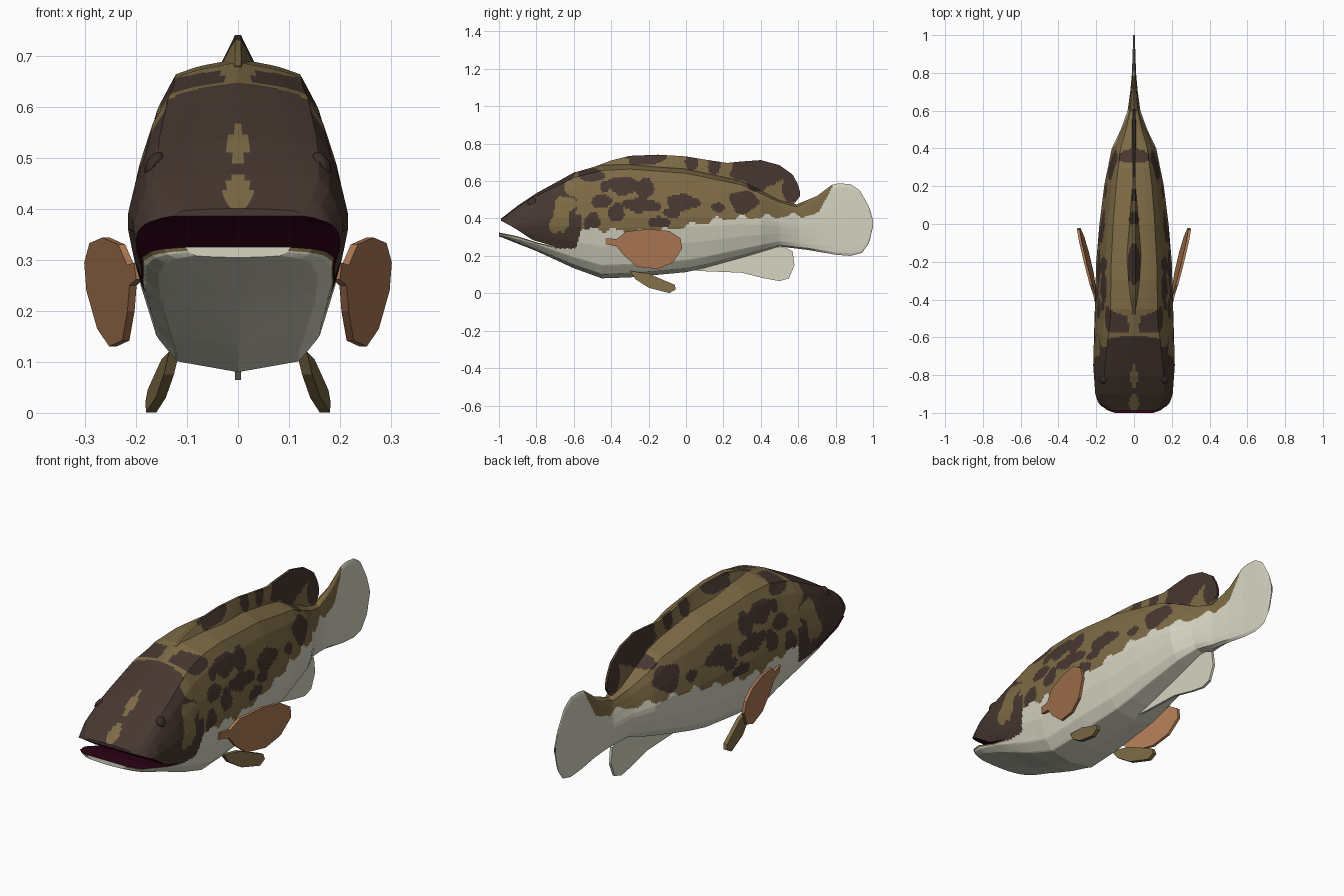
import bpy, bmesh, math

if "Cube" in bpy.data.objects:
    bpy.data.objects.remove(bpy.data.objects["Cube"])


def material(name, rgb):
    m = bpy.data.materials.new(name)
    m.diffuse_color = (*rgb, 1)
    m.use_nodes = True
    m.node_tree.nodes["Principled BSDF"].inputs["Base Color"].default_value = m.diffuse_color
    return m


MATS = [material("cream_belly", (.67, .66, .54)),
        material("olive_skin", (.205, .145, .06)),
        material("dark_brown", (.062, .038, .030)),
        material("mouth_maroon", (.034, .001, .010)),
        material("fin_tan", (.42, .195, .09)),
        material("eye_brown", (.045, .027, .022))]
CREAM, OLIVE, DARK, MAROON, TAN, EYE = range(6)


def curve(*pts):
    """Piecewise linear function through (x, value) pairs."""
    def f(t):
        if t <= pts[0][0]:
            return pts[0][1]
        for (a, va), (b, vb) in zip(pts, pts[1:]):
            if t <= b:
                return va + (vb - va) * (t - a) / (b - a)
        return pts[-1][1]
    return f


def finish(name, bm):
    bmesh.ops.remove_doubles(bm, verts=bm.verts, dist=1e-5)
    bmesh.ops.recalc_face_normals(bm, faces=bm.faces)
    me = bpy.data.meshes.new(name)
    bm.to_mesh(me)
    bm.free()
    for m in MATS:
        me.materials.append(m)
    ob = bpy.data.objects.new(name, me)
    bpy.context.collection.objects.link(ob)
    return ob


def loft(name, y0, y1, count, lo, hi, width, colour, n=76):
    """Symmetric skin between a lower and an upper profile along y."""
    bm = bmesh.new()
    rings = []
    for i in range(count + 1):
        y = y0 + (y1 - y0) * i / count
        zs = [lo(y) + (hi(y) - lo(y)) * (1 - math.cos(math.pi * k / n)) / 2 for k in range(n + 1)]
        right = [(width(y, z), y, z) for z in zs]
        left = [(-x, y, z) for x, y, z in reversed(right)]
        rings.append([bm.verts.new(p) for p in right + left])
    size = 2 * (n + 1)
    for a, b in zip(rings, rings[1:]):
        for j in range(size):
            k = (j + 1) % size
            f = bm.faces.new((a[j], a[k], b[k], b[j]))
            kind = "top" if j == n else "bottom" if j == size - 1 else "side"
            f.material_index = colour(f.calc_center_median(), kind)
    for r in (rings[0], rings[-1]):
        f = bm.faces.new(r)
        f.material_index = colour(f.calc_center_median(), "cap")
    return finish(name, bm)


def plate(name, outline, xfun, thick, colour, side=1):
    """Fin plate from a (y, z) outline, tilted by xfun."""
    bm = bmesh.new()
    a = [bm.verts.new((side * (xfun(y, z) - thick / 2), y, z)) for y, z in outline]
    b = [bm.verts.new((side * (xfun(y, z) + thick / 2), y, z)) for y, z in outline]
    bm.faces.new(a)
    bm.faces.new(b)
    for i in range(len(a)):
        j = (i + 1) % len(a)
        bm.faces.new((a[i], a[j], b[j], b[i]))
    for f in bm.faces:
        f.material_index = colour
    return finish(name, bm)


# Body profiles
top = curve((-1, .395), (-.985, .402), (-.9, .468), (-.8, .535), (-.6, .645), (-.45, .688), (-.3, .695),
            (0, .67), (.3, .60), (.5, .50), (.59, .475), (.7, .52), (.78, .58), (.82, .588),
            (.88, .583), (.93, .55), (.98, .46), (1, .39))
bottom = curve((-1, .305), (-.8, .226), (-.6, .134), (-.45, .08), (-.3, .085), (0, .113), (.1, .135),
               (.3, .19), (.5, .25), (.65, .232), (.8, .206), (.88, .2), (.94, .215), (.98, .27), (1, .36))
half = curve((-1, .11), (-.985, .155), (-.96, .185), (-.9, .205), (-.75, .216), (-.6, .212), (-.2, .2),
             (0, .183), (.2, .158), (.4, .118), (.5, .07), (.6, .034), (.7, .02), (.8, .011), (1, .004))
shape = curve((0, 0), (.035, .58), (.115, .77), (.28, .92), (.44, 1), (.52, 1), (.69, .9),
              (.85, .76), (.95, .6), (.975, .38), (1, 0))
square = curve((-.9, .5), (-.8, .6), (-.5, 1))
lip_up = curve((-1, .388), (-.985, .386), (-.94, .362), (-.9, .338), (-.82, .285), (-.7, .25))
lip_low = curve((-1, .325), (-.9, .305), (-.8, .272), (-.7, .25))


def body_width(y, z):
    u = (z - bottom(y)) / (top(y) - bottom(y))
    return half(y) * max(0, shape(u)) ** square(y)


# Markings: cream border height, and elliptical blotches (y, z, ry, rz)
border = curve((-.72, .24), (-.59, .24), (-.56, .34), (-.4, .34), (-.3, .32), (-.1, .34), (.2, .40), (.7, .42))
BLOTCHES = [(-.51, .635, .07, .04), (-.33, .575, .09, .05), (-.45, .49, .06, .035), (-.5, .38, .045, .05),
            (-.37, .43, .045, .05), (-.22, .56, .05, .06), (-.24, .47, .10, .04), (-.02, .485, .09, .045),
            (-.14, .38, .06, .03), (-.22, .735, .12, .05), (.03, .71, .035, .05), (.15, .69, .035, .05),
            (.17, .46, .035, .025), (.31, .49, .08, .06), (.38, .575, .05, .035), (-.08, .43, .04, .03),
            (.43, .67, .19, .085), (.57, .57, .06, .09), (-.43, .57, .03, .03)]
HEAD_OLIVE = [(-.665, .42, .04, .095), (-.61, .56, .04, .05), (-.70, .36, .03, .04), (-.63, .48, .04, .04)]


def inside(c, spots):
    wob = 1 + .3 * math.sin(37 * c.y + 23 * c.z) * math.cos(43 * c.z - 19 * c.y)
    return any(((c.y - y) / a) ** 2 + ((c.z - z) / b) ** 2 < wob for y, z, a, b in spots)


def skin(c, kind):
    if kind == "cap":
        return DARK
    ripple = .012 * math.sin(47 * c.y) + .005 * math.sin(90 * c.y)
    if c.z < border(c.y) + (ripple if c.y > -.55 else 0) or c.y > .7 + .52 * (c.z - .41):
        return CREAM
    # Head is dark with an olive cheek mark and olive diamonds on the midline
    snout = abs(c.x) < max(.034 - .7 * abs(c.z - .43), .024 - .5 * abs(c.z - .525))
    if c.y < -.6 + (.04 if c.z < .42 else .02 * math.sin(30 * c.z)):
        return OLIVE if inside(c, HEAD_OLIVE) or (snout and c.y < -.7) else DARK
    if c.y < -.3 and abs(c.x) < .03 and c.z < .72:
        return OLIVE
    return DARK if inside(c, BLOTCHES) else OLIVE


def jaw_colour(c, kind):
    if kind == "top":
        return MAROON
    return OLIVE if c.z > lip_low(c.y) - .007 and kind == "side" else CREAM


# Body with tail, head and lower jaw
loft("body_and_tail", -.7, 1, 204, bottom, top, body_width, skin)
loft("upper_head", -.988, -.7, 36, lip_up, top, body_width,
     lambda c, k: MAROON if k == "bottom" else skin(c, k))
loft("lower_jaw", -1, -.7, 36, bottom, lip_low, body_width, jaw_colour, 40)

# Dorsal fin
fin_top = curve((-.48, .68), (-.4, .71), (-.3, .735), (-.15, .741), (0, .732), (.1, .715), (.22, .697),
                (.3, .705), (.4, .712), (.5, .685), (.57, .635), (.6, .58), (.61, .54))
fin_low = curve((-.48, .65), (0, .63), (.3, .56), (.5, .47), (.58, .48), (.61, .52))
loft("dorsal_fin", -.48, .61, 136, fin_low, fin_top,
     lambda y, z: .006 + .5 * max(0, fin_top(y) - z) * max(.04, min(1, (.22 - y) * 2.5)),
     skin, 24)

# Anal fin
plate("anal_fin", [(0, .125), (.1, .118), (.3, .11), (.42, .08), (.5, .065), (.55, .08), (.58, .15),
                   (.57, .225), (.53, .245), (.4, .25), (.1, .18)], lambda y, z: 0, .012, CREAM)

# Paired fins and eyes
PECTORAL = [(-.43, .295), (-.43, .262), (-.37, .25), (-.33, .2), (-.26, .142), (-.15, .13), (-.07, .165),
            (-.02, .24), (-.03, .295), (-.09, .333), (-.2, .344), (-.32, .33), (-.37, .29)]
PELVIC = [(-.3, .12), (-.2, .105), (-.06, .045), (-.055, .02), (-.09, .001), (-.2, .03), (-.27, .075)]
for side, tag in ((1, "right"), (-1, "left")):
    plate("pectoral_fin_" + tag, PECTORAL,
          lambda y, z: .206 + .245 * (y + .37) + .12 * (z - .25), .014, TAN, side)
    plate("pelvic_fin_" + tag, PELVIC,
          lambda y, z: .128 + .13 * (y + .3) + .15 * (.1 - z), .02, OLIVE, side)
    bm = bmesh.new()
    bmesh.ops.create_uvsphere(bm, u_segments=16, v_segments=10, radius=1)
    for f in bm.faces:
        f.material_index = EYE
    eye = finish("eye_" + tag, bm)
    eye.scale = (.016, .027, .027)
    eye.location = (side * .164, -.82, .487)
    eye.rotation_euler = (0, -side * math.radians(30), 0)
